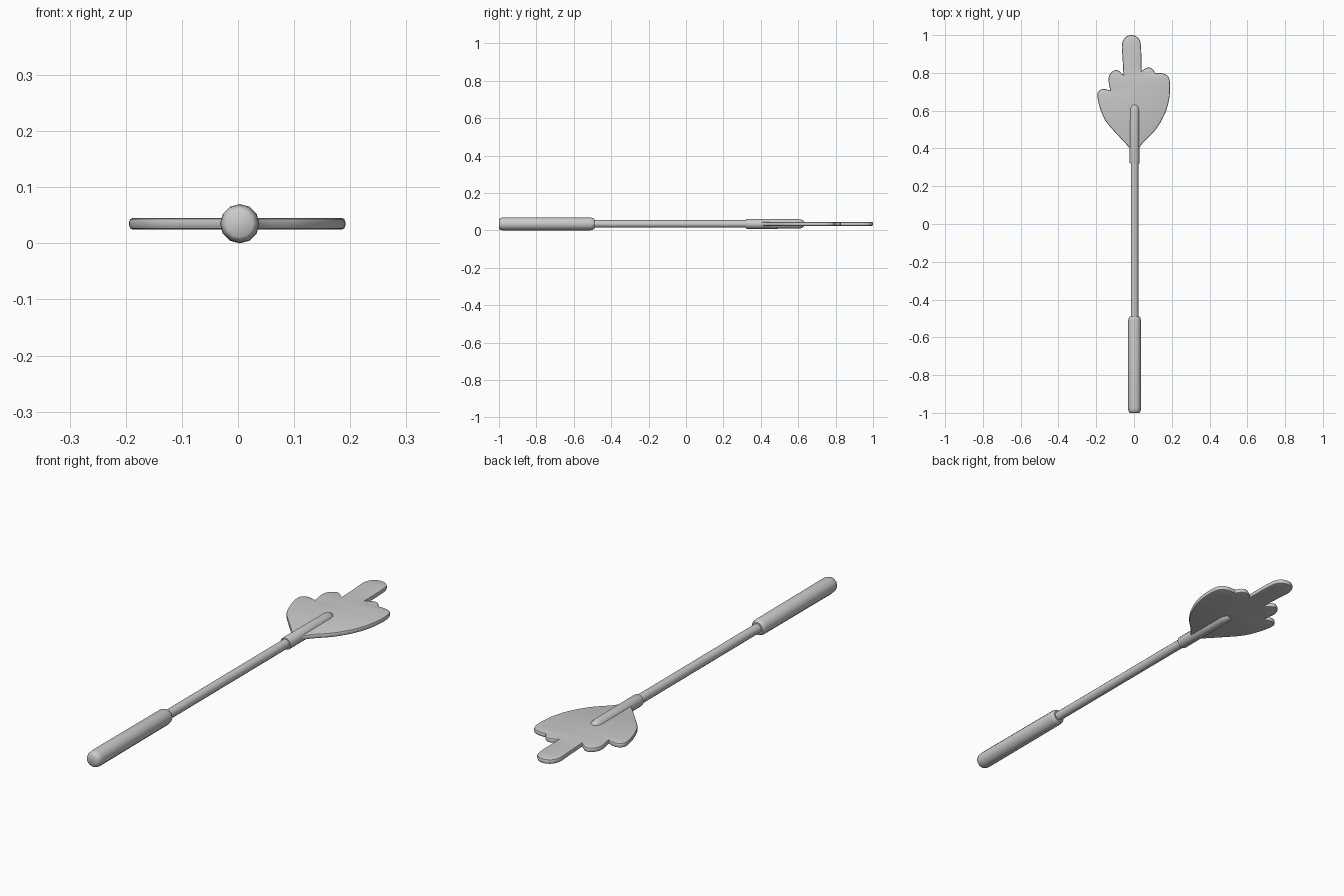
import bpy, bmesh, math
from mathutils import Vector

if "Cube" in bpy.data.objects:
    bpy.data.objects.remove(bpy.data.objects["Cube"])

CX, CZ, SIDES = 0.003, 0.035, 12


def smooth(obj, angle=40):
    bpy.ops.object.select_all(action='DESELECT')
    obj.select_set(True)
    bpy.context.view_layer.objects.active = obj
    bpy.ops.object.shade_smooth_by_angle(angle=math.radians(angle))


def lathe(name, profile):
    """Closed solid turned around the long (y) axis from (y, radius) pairs."""
    bm = bmesh.new()
    rings = []
    for y, r in profile:
        rings.append([bm.verts.new((CX + r * math.sin(2 * math.pi * i / SIDES), y,
                                    CZ + r * math.cos(2 * math.pi * i / SIDES)))
                      for i in range(SIDES)])
    for a, b in zip(rings, rings[1:]):
        for i in range(SIDES):
            j = (i + 1) % SIDES
            bm.faces.new((a[i], a[j], b[j], b[i]))
    bm.faces.new(rings[0])
    bm.faces.new(rings[-1])
    bmesh.ops.recalc_face_normals(bm, faces=bm.faces)
    me = bpy.data.meshes.new(name)
    bm.to_mesh(me)
    bm.free()
    obj = bpy.data.objects.new(name, me)
    bpy.context.collection.objects.link(obj)
    smooth(obj)


def spline(pts, n=4):
    """Catmull-Rom samples through pts, leaving out the last point."""
    p = [Vector(q) for q in pts]
    p = [2 * p[0] - p[1]] + p + [2 * p[-1] - p[-2]]
    out = []
    for a, b, c, d in zip(p, p[1:], p[2:], p[3:]):
        for k in range(n):
            t = k / n
            out.append(0.5 * (2 * b + (c - a) * t + (2 * a - 5 * b + 4 * c - d) * t * t
                              + (3 * b - a - 3 * c + d) * t ** 3))
    return out


# Grip, shaft and rounded socket
lathe("grip", [(-1, 0.024), (-0.996, 0.029), (-0.985, 0.0335), (-0.97, 0.035),
               (-0.51, 0.034), (-0.497, 0.031), (-0.49, 0.026)])
lathe("shaft", [(-0.52, 0.02), (0.36, 0.02)])
lathe("socket", [(0.32, 0.025), (0.325, 0.0265), (0.60, 0.0255), (0.615, 0.023),
                 (0.627, 0.017), (0.634, 0.008), (0.635, 0.002)])

# Hand outline: one smooth run per lobe, sharp notches where the runs meet
runs = [
    [(-0.02, 0.40), (-0.09, 0.475), (-0.15, 0.545), (-0.182, 0.62), (-0.194, 0.68),
     (-0.185, 0.705), (-0.16, 0.715), (-0.126, 0.707)],
    [(-0.126, 0.707), (-0.135, 0.765), (-0.122, 0.80), (-0.09, 0.815), (-0.056, 0.79)],
    [(-0.056, 0.79), (-0.06, 0.87), (-0.064, 0.95), (-0.046, 0.988), (-0.013, 1.0),
     (0.018, 0.988), (0.036, 0.95), (0.04, 0.81)],
    [(0.04, 0.81), (0.07, 0.828), (0.095, 0.823), (0.112, 0.80)],
    [(0.112, 0.80), (0.15, 0.798), (0.18, 0.782), (0.191, 0.74), (0.186, 0.66),
     (0.162, 0.58), (0.115, 0.50), (0.055, 0.438), (0.025, 0.40)],
]
outline = [p for run in runs for p in spline(run)] + [Vector(runs[-1][-1])]

# Flat hand plate with a rounded rim
rim = 0.007
cu = bpy.data.curves.new("hand_plate", 'CURVE')
cu.dimensions = '2D'
cu.fill_mode = 'BOTH'
cu.extrude = 0.0035
cu.bevel_depth = rim
cu.bevel_resolution = 1
cu.offset = -rim
sp = cu.splines.new('POLY')
sp.points.add(len(outline) - 1)
for pt, p in zip(sp.points, outline):
    pt.co = (p.x, p.y, 0, 1)
sp.use_cyclic_u = True
hand = bpy.data.objects.new("hand_plate", cu)
hand.location.z = CZ
bpy.context.collection.objects.link(hand)
bpy.ops.object.select_all(action='DESELECT')
hand.select_set(True)
bpy.context.view_layer.objects.active = hand
bpy.ops.object.convert(target='MESH')
hand = bpy.context.view_layer.objects.active
bm = bmesh.new()
bm.from_mesh(hand.data)
bmesh.ops.remove_doubles(bm, verts=bm.verts, dist=0.0002)
bmesh.ops.recalc_face_normals(bm, faces=bm.faces)
bm.to_mesh(hand.data)
bm.free()
smooth(hand)
